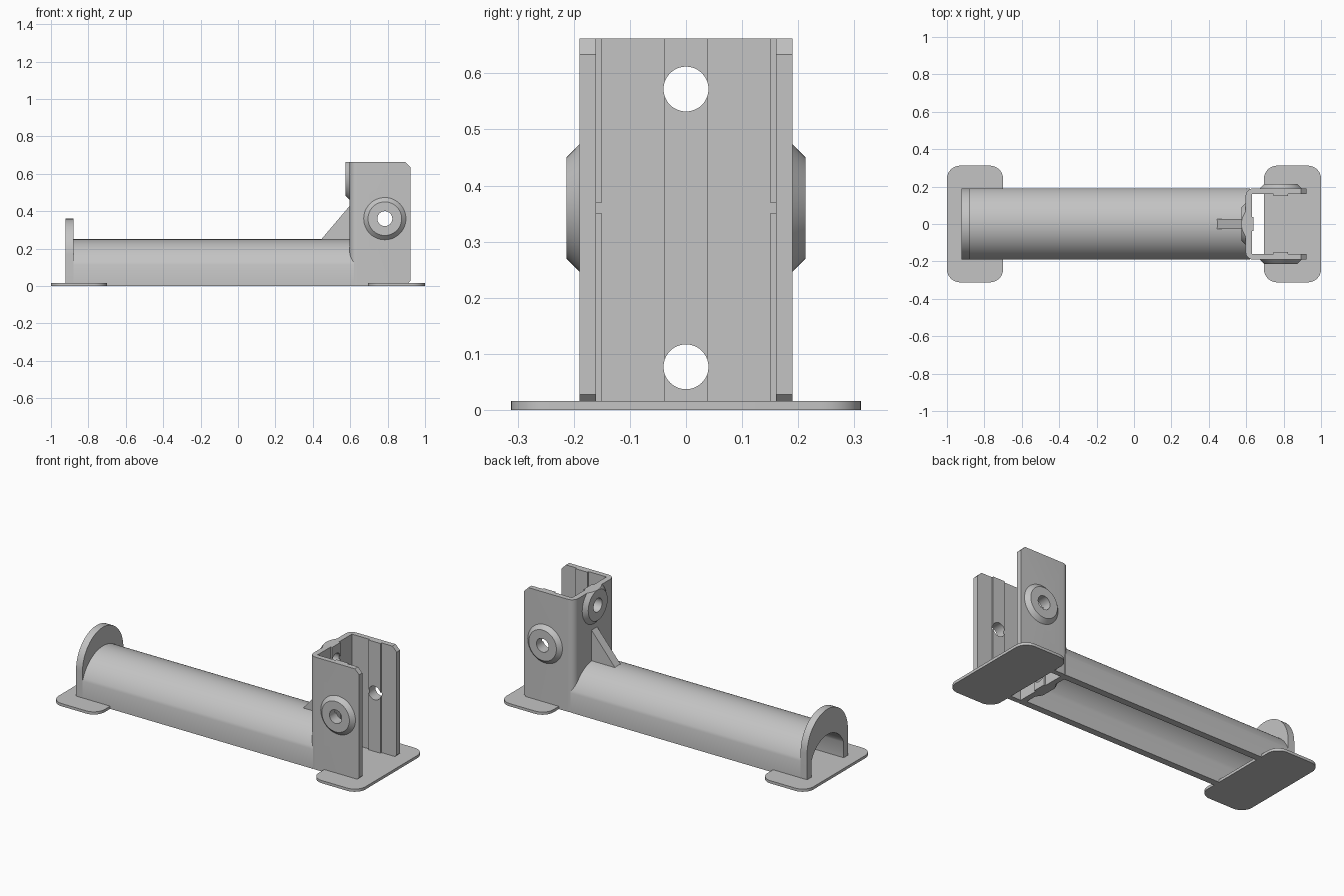
import bpy, bmesh
from math import sin, cos, pi, atan2, radians
from mathutils import Matrix, Vector

cube = bpy.data.objects.get("Cube")
if cube:
    bpy.data.objects.remove(cube, do_unlink=True)

grey = bpy.data.materials.new("plain grey")
grey.use_nodes = True
grey.diffuse_color = (0.55, 0.55, 0.55, 1)
grey.node_tree.nodes["Principled BSDF"].inputs["Base Color"].default_value = grey.diffuse_color


def finish(name, bm):
    bmesh.ops.recalc_face_normals(bm, faces=bm.faces)
    mesh = bpy.data.meshes.new(name)
    bm.to_mesh(mesh)
    bm.free()
    mesh.materials.append(grey)
    obj = bpy.data.objects.new(name, mesh)
    bpy.context.collection.objects.link(obj)
    return obj


def smooth(obj):
    bpy.ops.object.select_all(action='DESELECT')
    bpy.context.view_layer.objects.active = obj
    obj.select_set(True)
    bpy.ops.object.shade_smooth_by_angle(angle=radians(25))


def arc(cx, cy, r, a, b, n):
    return [(cx + r * cos(a + (b - a) * i / n), cy + r * sin(a + (b - a) * i / n))
            for i in range(n + 1)]


def prism(pts, axis, lo, hi):
    """Extrude a closed outline along an axis between two positions."""
    place = {'x': lambda p: (lo, p[0], p[1]),
             'y': lambda p: (p[0], lo, p[1]),
             'z': lambda p: (p[0], p[1], lo)}[axis]
    bm = bmesh.new()
    face = bm.faces.new([bm.verts.new(place(p)) for p in pts])
    ext = bmesh.ops.extrude_face_region(bm, geom=[face])
    shift = Vector([hi - lo if k == axis else 0 for k in 'xyz'])
    bmesh.ops.translate(bm, vec=shift,
                        verts=[v for v in ext['geom'] if isinstance(v, bmesh.types.BMVert)])
    return bm


HOLE = 0.04
HALF = 0.19
TOP = 0.662


def boss(name, centre, direction, clip=None):
    """Tapered ring with a bore, pointing outwards."""
    rings = [(HOLE, -0.005), (0.113, -0.005), (0.113, 0), (0.09, 0.023), (HOLE, 0.023)]
    n = 48
    bm = bmesh.new()
    loops = [[bm.verts.new((r * cos(2 * pi * i / n), r * sin(2 * pi * i / n), h))
              for i in range(n)] for r, h in rings]
    for a, b in zip(loops, loops[1:] + loops[:1]):
        for i in range(n):
            j = (i + 1) % n
            bm.faces.new((a[i], a[j], b[j], b[i]))
    turn = Vector((0, 0, 1)).rotation_difference(Vector(direction)).to_matrix().to_4x4()
    bm.transform(Matrix.Translation(centre) @ turn)
    # trim anything outside the allowed height
    for z, sign in ((TOP, 1), (0, -1)):
        geom = bm.verts[:] + bm.edges[:] + bm.faces[:]
        bmesh.ops.bisect_plane(bm, geom=geom, plane_co=(0, 0, z),
                               plane_no=(0, 0, sign), clear_outer=True)
        bmesh.ops.holes_fill(bm, edges=[e for e in bm.edges if e.is_boundary])
    smooth(finish(name, bm))


# Foot plates with rounded corners
def foot(name, x0, x1):
    r, w = 0.07, 0.312
    pts = []
    for k, (cx, cy) in enumerate(((x1 - r, w - r), (x0 + r, w - r),
                                  (x0 + r, r - w), (x1 - r, r - w))):
        pts += arc(cx, cy, r, k * pi / 2, (k + 1) * pi / 2, 8)
    smooth(finish(name, prism(pts, 'z', 0, 0.016)))


foot("right_foot_plate", -1, -0.7)
foot("left_foot_plate", 0.695, 1)

# Hollow arched bar, open underneath
ZC = 0.049
a_out, a_in = atan2(0.066, HALF), atan2(0.058, 0.15)
inner = [(-0.15, 0)] + arc(0, ZC, 0.161, pi - a_in, a_in, 24) + [(0.15, 0)]
outer = [(HALF, 0)] + arc(0, ZC, 0.201, a_out, pi - a_out, 32) + [(-HALF, 0)]
smooth(finish("arched_bar", prism(outer + inner, 'x', -0.88, 0.62)))

# Raised end stop with the same opening
stop = [(HALF, 0)] + arc(0, 0.17, HALF, 0, pi, 36) + [(-HALF, 0)]
smooth(finish("end_stop", prism(stop + inner, 'x', -0.922, -0.88)))

# U-shaped upright bracket with pads around the holes
BACK, END, MID, PAD = 0.597, 0.922, 0.785, 0.0387
half = [(END, HALF)] + arc(BACK + 0.04, 0.15, 0.04, pi / 2, pi, 8)
cavity = [(BACK + 0.043, PAD), (BACK + 0.033, PAD), (BACK + 0.033, 0.16),
          (MID - PAD, 0.16), (MID - PAD, 0.15), (MID + PAD, 0.15),
          (MID + PAD, 0.16), (END, 0.16)]
mirror = [(x, -y) for x, y in reversed(half)]
cavity_mirror = [(x, -y) for x, y in reversed(cavity)]
bm = prism(half + mirror + cavity_mirror + cavity, 'z', 0, TOP)
corners = [e for e in bm.edges
           if all(v.co.x > END - 0.001 for v in e.verts)
           and abs(e.verts[0].co.z - e.verts[1].co.z) < 0.001]
bmesh.ops.bevel(bm, geom=corners, offset=0.028, segments=1, affect='EDGES')
bracket = finish("upright_bracket", bm)

# Bore the cross hole and the two back holes
LOW, HIGH, SIDE = 0.077, 0.572, 0.36
cuts = [prism(arc(MID, SIDE, HOLE, 0, 2 * pi, 48)[:-1], 'y', -0.3, 0.3)]
cuts += [prism(arc(0, z, HOLE, 0, 2 * pi, 48)[:-1], 'x', 0.5, 0.7) for z in (LOW, HIGH)]
for cut in cuts:
    cutter = finish("hole_cutter", cut)
    cutter.hide_render = True
    mod = bracket.modifiers.new("hole", 'BOOLEAN')
    mod.operation, mod.solver, mod.object = 'DIFFERENCE', 'EXACT', cutter
    bpy.context.view_layer.objects.active = bracket
    bpy.ops.object.modifier_apply(modifier=mod.name)
    bpy.data.objects.remove(cutter, do_unlink=True)
smooth(bracket)

# Tapered bosses around the holes
boss("front_boss", (MID, -HALF, SIDE), (0, -1, 0))
boss("rear_boss", (MID, HALF, SIDE), (0, 1, 0))
boss("upper_back_boss", (BACK, 0, HIGH), (-1, 0, 0))
boss("lower_back_boss", (BACK, 0, LOW), (-1, 0, 0))

# Triangular gusset between bar and bracket
finish("gusset", prism([(0.44, 0.243), (0.6, 0.432), (0.61, 0.432), (0.61, 0.23), (0.44, 0.23)],
                       'y', -0.026, 0.026))
